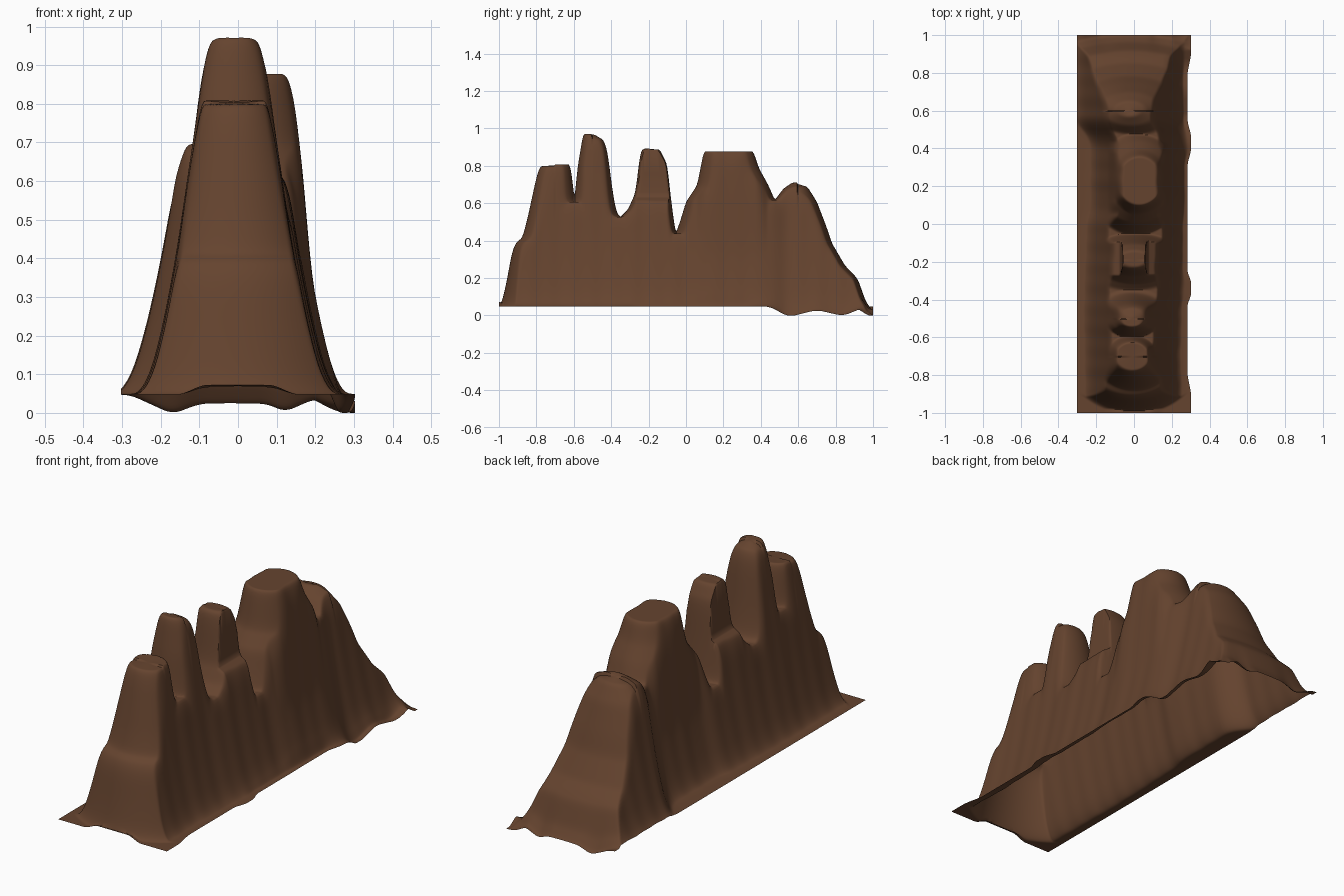
import bpy, bmesh, math

if "Cube" in bpy.data.objects:
    bpy.data.objects.remove(bpy.data.objects["Cube"])

NX, NY = 110, 360
FLOOR = 0.05


def interp(pts, t):
    """Piecewise linear lookup."""
    if t <= pts[0][0]:
        return pts[0][1]
    for (a, va), (b, vb) in zip(pts, pts[1:]):
        if t <= b:
            return va + (vb - va) * (t - a) / (b - a)
    return pts[-1][1]


def soft(pts, t, r):
    """Lookup with rounded corners."""
    return sum(interp(pts, t + r * k / 2) for k in range(-2, 3)) / 5


def smooth(a, b, t):
    t = max(0.0, min(1.0, (t - a) / (b - a)))
    return t * t * (3 - 2 * t)


# Five rock towers: (centre y, end y, plan roundness front, back, crest profile along y)
TOWERS = [
    (-0.70, -0.595, .7, .7, [(-1, .05), (-.98, .09), (-.96, .18), (-.93, .34), (-.91, .39), (-.875, .42),
                             (-.85, .51), (-.80, .74), (-.78, .80), (-.62, .812), (-.61, .75), (-.595, .61)]),
    (-0.50, -0.35, .5, .5, [(-.595, .61), (-.585, .76), (-.55, .975), (-.49, .97), (-.44, .94),
                            (-.42, .88), (-.39, .65), (-.37, .55), (-.35, .53)]),
    (-0.19, -0.055, .3, .3, [(-.35, .53), (-.31, .57), (-.27, .66), (-.245, .87), (-.23, .895), (-.14, .89),
                             (-.10, .81), (-.08, .62), (-.055, .44)]),
    (0.23, 0.475, 1.2, 1.2, [(-.055, .44), (-.03, .51), (0, .61), (.06, .70), (.095, .88), (.36, .88),
                             (.39, .79), (.44, .70), (.475, .62)]),
    (0.60, 1.0, .3, .35, [(.475, .62), (.52, .68), (.57, .715), (.65, .69), (.70, .61), (.75, .48), (.78, .39),
                          (.85, .27), (.92, .20), (.96, .10), (1, .05)]),
]
# Half cross-section of the ridge, its sideways shift and left/right widths along y
FLANK = [(0, 1.25), (.07, 1.05), (.088, .90), (.105, .75), (.125, .63), (.15, .46), (.18, .30),
         (.205, .19), (.23, .105), (.26, .055), (.3, .05)]
SHIFT = [(-1, 0), (-.7, -.01), (-.45, -.01), (-.2, 0), (0, .01), (.1, .03), (.44, .03), (.54, -.025), (1, -.02)]
LEFT = [(-1, .95), (-.7, .93), (-.4, .95), (.46, .97), (.56, 1.08), (1, 1.1)]
RIGHT = [(-1, .95), (-.7, .95), (-.3, 1.0), (.1, .94), (.44, .94), (.54, 1.1), (1, 1.06)]
# Wavy dips of the ground skirt at the right edge and the back edge
RIGHT_DIP = [(.45, 0), (.50, .03), (.55, .055), (.70, .018), (.84, .05), (.95, .005), (1, .055)]
BACK_DIP = [(-.28, 0), (-.17, .05), (-.1, .025), (.08, .025), (.12, .045), (.2, .01), (.25, .02), (.3, .055)]


def height(x, y):
    cx = soft(SHIFT, y, .03)
    side = 1 if x > cx else -1
    dx = abs(x - cx)
    width = soft(RIGHT if side > 0 else LEFT, y, .03)
    # fourth tower has steeper upper walls
    width += .25 * smooth(.17, .11, dx) * smooth(.05, .12, y) * smooth(.44, .37, y)
    flute = .001 * math.sin(26 * y + side) + .001 * math.sin(57 * y + 2 * side)
    flank = soft(FLANK, dx / width + flute, .012)
    # tower crest, rounded in plan
    for i, (cy, y1, front, back, prof) in enumerate(TOWERS):
        if y <= y1 or i == 4:
            d = math.sqrt((y - cy) ** 2 + (front if y < cy else back) * dx ** 2)
            crest = soft(prof, cy + math.copysign(d, y - cy), .008)
            # third tower has a slim core on low shoulders
            if i == 2:
                cap = .64 - .6 * max(abs(x) - .07, 0)
                crest = min(crest, cap + .3 * smooth(.075, .055, abs(x)))
            break
    a, b = max(flank - FLOOR, 0), max(crest - FLOOR, 0)
    k = .2 * min(a, b) + 1e-6
    h = max(k - abs(a - b), 0) / k
    z = FLOOR + min(a, b) - h * h * k / 4
    z = max(z, FLOOR + .025 * smooth(-.95, -1, y) * smooth(.16, .08, abs(x)))
    dip = max(soft(RIGHT_DIP, y, .03) * smooth(.15, .28, x), soft(BACK_DIP, x, .02) * smooth(.88, 1, y))
    return max(z - dip - .003, 0)


def edge_bay(y):
    """Right edge is drawn in, except for bulges along its length."""
    bulge = max(smooth(.13, .02, abs(y - .43)), smooth(.10, .02, abs(y + .34)), smooth(.78, .92, abs(y)))
    return .02 * (1 - bulge)


# Rock ridge sheet
bm = bmesh.new()
rows = []
for j in range(NY + 1):
    y = -1 + 2 * j / NY
    row = []
    for i in range(NX + 1):
        x = -.303 + .606 * i / NX
        px = x - edge_bay(y) * smooth(.24, .303, x)
        row.append(bm.verts.new((px, y, height(x, y))))
    rows.append(row)
for r0, r1 in zip(rows, rows[1:]):
    for i in range(NX):
        bm.faces.new((r0[i], r0[i + 1], r1[i + 1], r1[i]))
mesh = bpy.data.meshes.new("rock_ridge")
bm.to_mesh(mesh)
bm.free()
ridge = bpy.data.objects.new("rock_ridge", mesh)
bpy.context.collection.objects.link(ridge)

# Brown rock colour and shading
mat = bpy.data.materials.new("brown_rock")
mat.diffuse_color = (0.13, 0.057, 0.028, 1)
mat.use_nodes = True
mat.node_tree.nodes["Principled BSDF"].inputs["Base Color"].default_value = mat.diffuse_color
mesh.materials.append(mat)
bpy.context.view_layer.objects.active = ridge
ridge.select_set(True)
bpy.ops.object.shade_smooth_by_angle(angle=math.radians(50))
